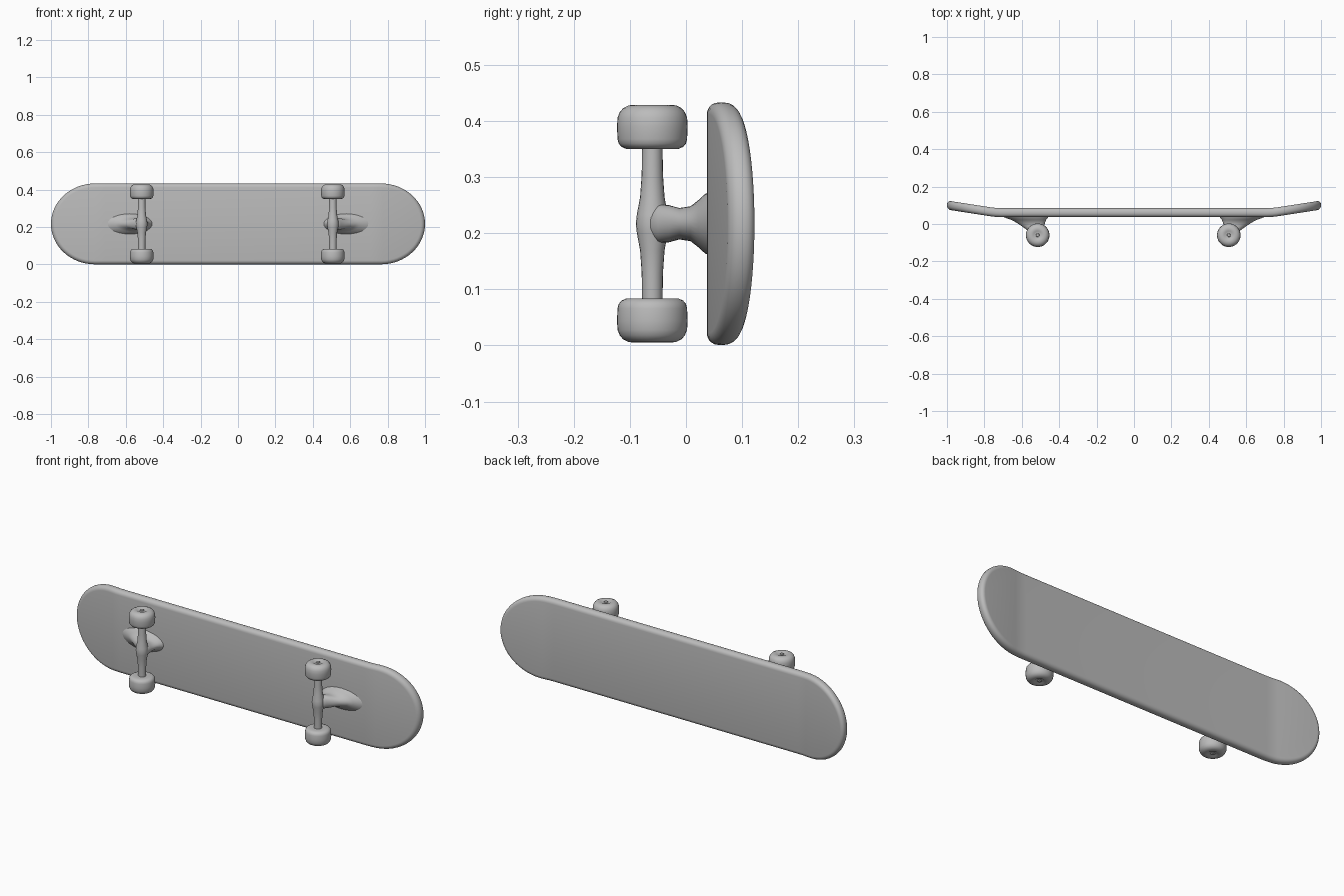
import bpy, bmesh, math
from mathutils import Vector

if "Cube" in bpy.data.objects:
    bpy.data.objects.remove(bpy.data.objects["Cube"])

grey = bpy.data.materials.new("plain grey")
grey.diffuse_color = (0.5, 0.5, 0.5, 1)
grey.use_nodes = True
grey.node_tree.nodes["Principled BSDF"].inputs["Base Color"].default_value = grey.diffuse_color
MID = 0.217  # height of the board's long centre line


def finish(bm, name, angle=40):
    bmesh.ops.recalc_face_normals(bm, faces=bm.faces)
    mesh = bpy.data.meshes.new(name)
    bm.to_mesh(mesh)
    bm.free()
    obj = bpy.data.objects.new(name, mesh)
    bpy.context.collection.objects.link(obj)
    mesh.materials.append(grey)
    bpy.ops.object.select_all(action='DESELECT')
    obj.select_set(True)
    bpy.context.view_layer.objects.active = obj
    bpy.ops.object.shade_smooth_by_angle(angle=math.radians(angle))
    return obj


def loft(name, sections, axis, n=32, angle=40):
    """Skin ellipses (centre, radius_a, radius_b) standing across one axis."""
    bm = bmesh.new()
    rings = []
    for c, ra, rb in sections:
        ring = []
        for i in range(n):
            a = 2 * math.pi * i / n
            u, v = ra * math.cos(a), rb * math.sin(a)
            off = Vector((u, v, 0)) if axis == 'z' else Vector((u, 0, v))
            ring.append(bm.verts.new(Vector(c) + off))
        rings.append(ring)
    for r, s in zip(rings, rings[1:]):
        for i in range(n):
            j = (i + 1) % n
            bm.faces.new((r[i], r[j], s[j], s[i]))
    bm.faces.new(rings[0])
    bm.faces.new(rings[-1])
    return finish(bm, name, angle)


# Deck: pill outline, thickened, rounded rim, both ends kicked up
def deck():
    bm = bmesh.new()
    half, straight, n = 0.216, 0.765, 32
    pts = []
    for side in (1, -1):
        for i in range(n + 1):
            a = -math.pi / 2 + math.pi * i / n
            pts.append((side * (straight + (1 - straight) * math.cos(a)),
                        MID + side * half * math.sin(a)))
    face = bm.faces.new([bm.verts.new((x, 0.037, z)) for x, z in pts])
    res = bmesh.ops.extrude_face_region(bm, geom=[face], use_keep_orig=True)
    bmesh.ops.translate(bm, vec=(0, 0.048, 0),
                        verts=[v for v in res["geom"] if isinstance(v, bmesh.types.BMVert)])
    bmesh.ops.recalc_face_normals(bm, faces=bm.faces)
    rim = [e for e in bm.edges if abs(e.verts[0].co.y - e.verts[1].co.y) < 1e-5]
    bmesh.ops.bevel(bm, geom=rim, offset=0.021, segments=5, profile=0.5, affect='EDGES')
    for x in (-0.77, -0.74, -0.71, 0.71, 0.74, 0.77):
        bmesh.ops.bisect_plane(bm, geom=bm.verts[:] + bm.edges[:] + bm.faces[:],
                               plane_co=(x, 0, 0), plane_no=(1, 0, 0))
    for v in bm.verts:
        d = abs(v.co.x) - 0.71
        if d > 0:
            v.co.y += 0.155 * (d - 0.03) if d > 0.055 else 0.155 * d * d / 0.12
    finish(bm, "deck")


deck()

# Trucks: axle, hanger and two wheels at each end
for side, cx, label in ((-1, -0.515, "left"), (1, 0.507, "right")):
    axle = [(0.07, 0.019), (0.13, 0.020), (0.17, 0.023), (0.20, 0.029), (MID, 0.031),
            (0.234, 0.029), (0.264, 0.023), (0.304, 0.020), (0.364, 0.019)]
    loft(label + "_axle", [((cx, -0.060, z), r, r * 0.95) for z, r in axle], 'z', 20, 60)

    # Hanger sections: depth, inner and outer reach from the centre, half height
    hanger = [(0.045, 0.455, 0.715, 0.058), (0.034, 0.46, 0.69, 0.053),
              (0.022, 0.47, 0.655, 0.042), (0.008, 0.475, 0.63, 0.031),
              (-0.012, 0.48, 0.60, 0.028), (-0.030, 0.482, 0.575, 0.033),
              (-0.050, 0.485, 0.55, 0.034), (-0.066, 0.49, 0.535, 0.024)]
    loft(label + "_hanger", [((side * (a + b) / 2, y, MID), (b - a) / 2, h)
                             for y, a, b, h in hanger], 'y', 28, 60)

    # Wheel outline: distance from the inner face, radius
    wheel = [(0, 0.030), (0, 0.046), (0.004, 0.055), (0.010, 0.060), (0.018, 0.062),
             (0.040, 0.063), (0.056, 0.062), (0.066, 0.058), (0.073, 0.052),
             (0.078, 0.042), (0.079, 0.026), (0.075, 0.020), (0.075, 0.010),
             (0.079, 0.008)]
    for s, where in ((-1, "lower"), (1, "upper")):
        loft(f"{label}_{where}_wheel",
             [((cx, -0.060, MID + s * (0.133 + d)), r, r) for d, r in wheel], 'z', 36, 50)
